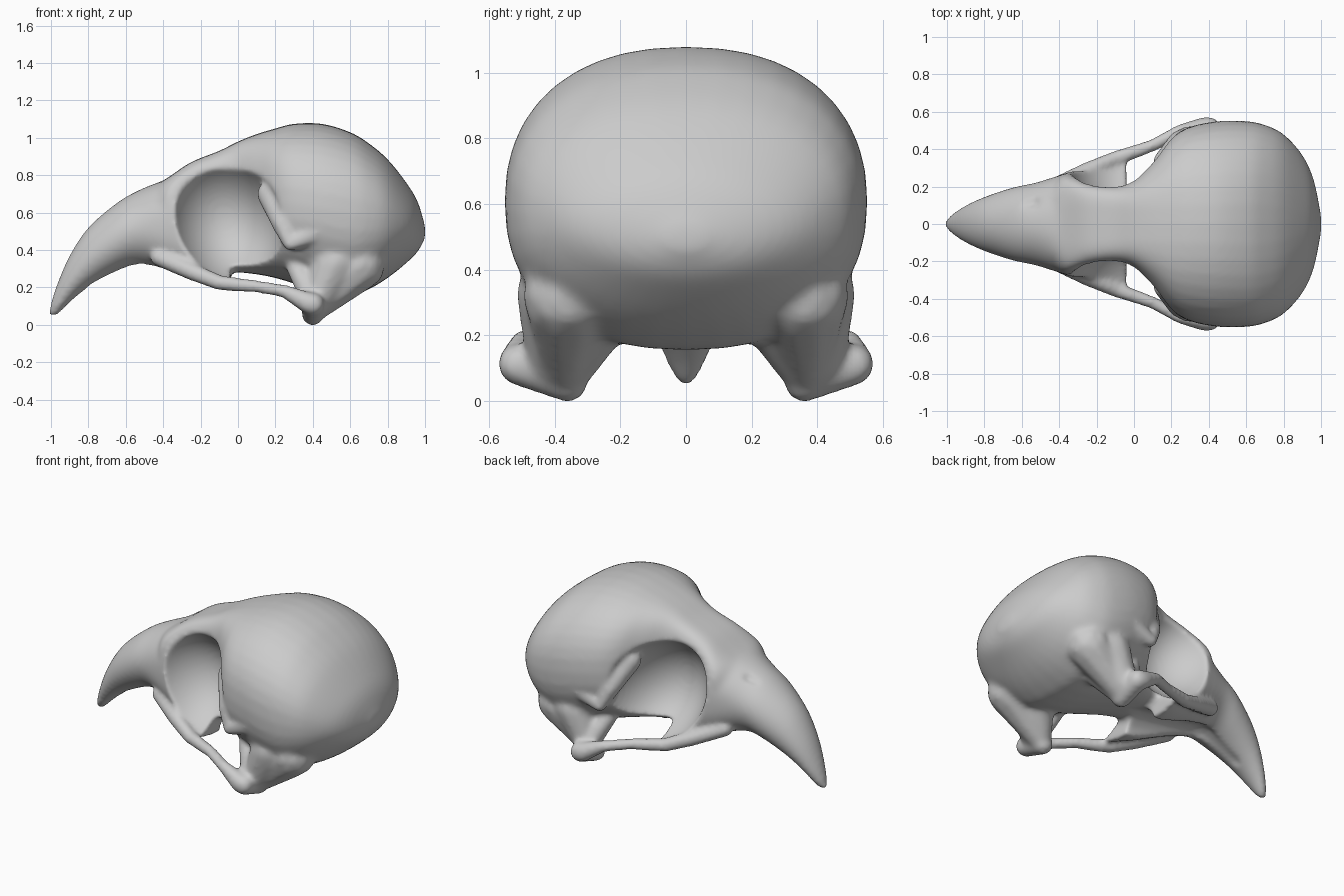
import bpy, bmesh, math
from mathutils import Vector, Matrix

cube = bpy.data.objects.get("Cube")
if cube:
    bpy.data.objects.remove(cube, do_unlink=True)

SIDES = (1, -1)


def catmull(rows, steps=4):
    """Smooth a list of section rows."""
    p = [Vector(r) for r in rows]
    p = [p[0] * 2 - p[1]] + p + [p[-1] * 2 - p[-2]]
    out = []
    for a, b, c, d in zip(p, p[1:], p[2:], p[3:]):
        for i in range(steps):
            t = i / steps
            out.append((b * 2 + (c - a) * t + (a * 2 - b * 5 + c * 4 - d) * t**2
                        + (b * 3 - a - c * 3 + d) * t**3) / 2)
    return out + [p[-2]]


def loft(bm, rows, count=40):
    """Closed loft along x; a row is x, top, bottom, half width, squareness."""
    rings = []
    for x, top, bottom, half, n in catmull(rows):
        ring = []
        for i in range(count):
            a = math.tau * i / count
            c, s = math.cos(a), math.sin(a)
            y = half * math.copysign(abs(c) ** (2 / n), c)
            z = (top + bottom) / 2 + (top - bottom) / 2 * math.copysign(abs(s) ** (2 / n), s)
            ring.append(bm.verts.new((x, y, z)))
        rings.append(ring)
    for r, q in zip(rings, rings[1:]):
        for i in range(count):
            j = (i + 1) % count
            bm.faces.new((r[i], r[j], q[j], q[i]))
    bm.faces.new(rings[0])
    bm.faces.new(rings[-1])


def ball_points():
    """Corner points of a unit ball."""
    ball = bmesh.new()
    bmesh.ops.create_icosphere(ball, subdivisions=2, radius=1)
    points = [v.co.copy() for v in ball.verts]
    ball.free()
    return points


BALL = ball_points()


def limb(bm, points, side=1):
    """Tapered rounded bar through points of x, y, z, radius."""
    for pair in zip(points, points[1:]):
        part = bmesh.new()
        for x, y, z, r in pair:
            for p in BALL:
                part.verts.new(p * r + Vector((x, y * side, z)))
        bmesh.ops.convex_hull(part, input=part.verts[:])
        inner = [v for v in part.verts if not v.link_faces]
        bmesh.ops.delete(part, geom=inner, context='VERTS')
        mesh = bpy.data.meshes.new("bar_piece")
        part.to_mesh(mesh)
        part.free()
        bm.from_mesh(mesh)
        bpy.data.meshes.remove(mesh)


def ellipsoid(bm, centre, radii, tilt):
    m = Matrix.Translation(centre) @ Matrix.Rotation(tilt, 4, 'Y') @ Matrix.Diagonal((*radii, 1))
    bmesh.ops.create_icosphere(bm, subdivisions=4, radius=1, matrix=m)


def finish(bm, name):
    bmesh.ops.recalc_face_normals(bm, faces=bm.faces[:])
    mesh = bpy.data.meshes.new(name)
    bm.to_mesh(mesh)
    bm.free()
    ob = bpy.data.objects.new(name, mesh)
    bpy.context.collection.objects.link(ob)
    return ob


def fuse(ob, voxel):
    mod = ob.modifiers.new("fuse", 'REMESH')
    mod.mode = 'VOXEL'
    mod.voxel_size = voxel


def baked(ob):
    deps = bpy.context.evaluated_depsgraph_get()
    return bpy.data.meshes.new_from_object(ob.evaluated_get(deps))


# Braincase with the narrow roof between the eyes
bm = bmesh.new()
loft(bm, [(-.45, .74, .34, .2, 3), (-.37, .79, .32, .265, 4), (-.25, .87, .3, .225, 5),
          (-.1, .93, .29, .21, 5), (0, .98, .28, .24, 4), (.1, 1.02, .27, .34, 3),
          (.2, 1.05, .25, .46, 2.5), (.3, 1.075, .22, .52, 2.3), (.45, 1.075, .17, .55, 2.25),
          (.6, 1.03, .155, .55, 2.3), (.7, .97, .19, .53, 2.3), (.8, .885, .25, .48, 2.2),
          (.9, .76, .33, .37, 2), (.96, .66, .39, .24, 2), (1, .53, .46, .05, 2)])
# Hooked beak, widening into the front wall of the eye sockets
loft(bm, [(-1.01, .085, .04, .015, 2), (-.97, .21, .05, .055, 2), (-.9, .37, .12, .1, 2),
          (-.8, .52, .2, .145, 2), (-.65, .65, .28, .195, 2), (-.53, .72, .31, .22, 2),
          (-.4, .77, .29, .26, 2.5), (-.28, .8, .25, .3, 3), (-.15, .7, .2, .35, 3),
          (-.04, .4, .18, .37, 3)])
# Lower flanks of the braincase, running down to the jaw joints
for s in SIDES:
    limb(bm, [(.42, .37, .09, .07), (.65, .36, .32, .14)], s)
    limb(bm, [(.42, .41, .12, .08), (.52, .39, .33, .13)], s)
    limb(bm, [(.41, .36, .07, .06), (.52, .26, .26, .1)], s)
body = finish(bm, "solid_head")
fuse(body, .016)

# Hollows: eye sockets, temple recesses, palate and nostril
bm = bmesh.new()
for s in SIDES:
    ellipsoid(bm, (-.07, .5 * s, .57), (.3, .44, .37), -.38)
    ellipsoid(bm, (.36, .55 * s, .34), (.09, .12, .06), .4)
limb(bm, [(-.75, 0, .17, .07), (-.5, 0, .24, .12), (0, 0, .16, .13)])
limb(bm, [(-.59, .11, .68, .03), (-.53, .12, .695, .03)])
hollows = finish(bm, "hollows")
hollows.hide_render = True
fuse(hollows, .012)
cut = body.modifiers.new("cut", 'BOOLEAN')
cut.operation = 'DIFFERENCE'
cut.solver = 'EXACT'
cut.object = hollows
carved = baked(body)

# Slender bars and bony processes on both sides
bm = bmesh.new()
bm.from_mesh(carved)
for s in SIDES:
    limb(bm, [(-.42, .2, .36, .05), (-.25, .285, .285, .048), (-.1, .35, .225, .042),
              (.1, .42, .205, .034), (.25, .5, .18, .036), (.38, .515, .115, .06)], s)  # cheek bar
    limb(bm, [(.4, .51, .11, .065), (.4, .36, .055, .061)], s)          # jaw joint
    limb(bm, [(.41, .44, .12, .07), (.31, .35, .3, .05)], s)            # joint prong
    limb(bm, [(.17, .33, .7, .07), (.24, .44, .54, .06), (.28, .485, .43, .038),
              (.5, .46, .53, .08)], s)                                  # socket spur
skull = finish(bm, "skull")
fuse(skull, .014)
soften = skull.modifiers.new("soften", 'SMOOTH')
soften.factor = .5
soften.iterations = 9
mesh = baked(skull)
skull.modifiers.clear()
skull.data = mesh
for helper in (body, hollows):
    bpy.data.objects.remove(helper, do_unlink=True)

# Plain bone grey
bone = bpy.data.materials.new("bone_grey")
bone.use_nodes = True
grey = (.6, .6, .6, 1)
bone.diffuse_color = grey
bone.node_tree.nodes["Principled BSDF"].inputs["Base Color"].default_value = grey
mesh.materials.clear()
mesh.materials.append(bone)

bpy.ops.object.select_all(action='DESELECT')
skull.select_set(True)
bpy.context.view_layer.objects.active = skull
bpy.ops.object.shade_smooth_by_angle(angle=math.radians(50))
